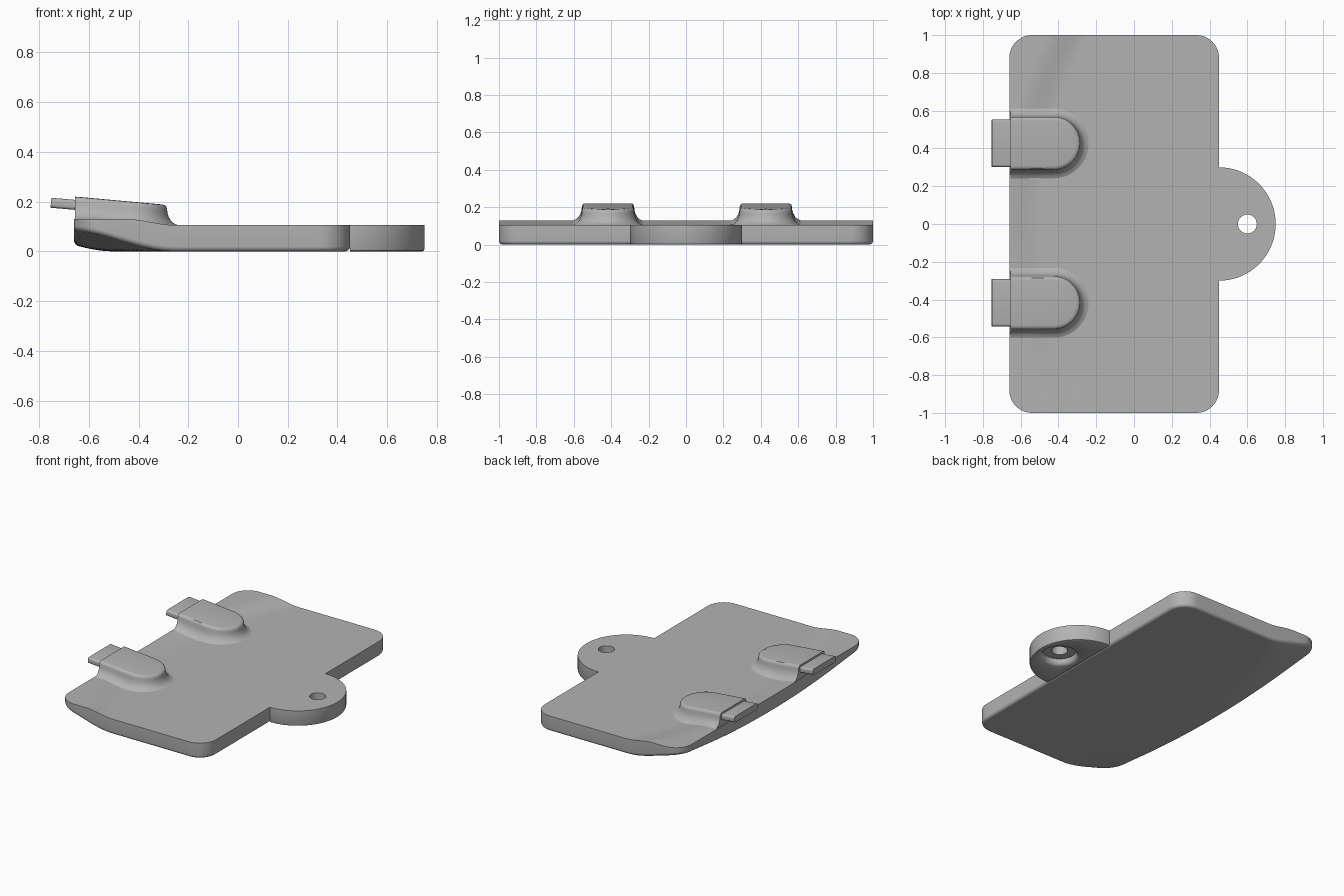
import bpy, bmesh, math
from mathutils import Matrix

cube = bpy.data.objects.get("Cube")
if cube:
    bpy.data.objects.remove(cube, do_unlink=True)

grey = bpy.data.materials.new("plain grey")
grey.use_nodes = True
COLOUR = (0.45, 0.45, 0.45, 1)
grey.diffuse_color = COLOUR
grey.node_tree.nodes["Principled BSDF"].inputs["Base Color"].default_value = COLOUR

THICK = 0.105
LEFT, RIGHT, CORNER = -0.66, 0.45, 0.12


def finish(name, bm, angle=35):
    bmesh.ops.recalc_face_normals(bm, faces=bm.faces)
    mesh = bpy.data.meshes.new(name)
    bm.to_mesh(mesh)
    bm.free()
    mesh.materials.append(grey)
    obj = bpy.data.objects.new(name, mesh)
    bpy.context.collection.objects.link(obj)
    bpy.ops.object.select_all(action='DESELECT')
    obj.select_set(True)
    bpy.context.view_layer.objects.active = obj
    bpy.ops.object.shade_smooth_by_angle(angle=math.radians(angle))
    return obj


def bridge(bm, a, b):
    n = len(a)
    for i in range(n):
        bm.faces.new((a[i], a[(i + 1) % n], b[(i + 1) % n], b[i]))


def smooth(t):
    t = min(max(t, 0), 1)
    return t * t * (3 - 2 * t)


# The left edge lifts, more widely towards the two ends
def lift(x, y):
    return -0.5 + 0.25 * y * y - x


def top_z(x, y):
    return THICK + 0.025 * smooth(lift(x, y) / 0.2)


def bottom_z(x, y):
    return 0.09 * smooth(lift(x, y) / 0.45)


# Plate: rounded rectangle mapped from a grid, with a rounded lower edge
def plate():
    bm = bmesh.new()
    cols, arc, straight = 56, 12, 48
    flat = 1 - CORNER
    half, mid = (RIGHT - LEFT) / 2, (RIGHT + LEFT) / 2
    rows = [(-flat, -math.pi / 2 * (1 - k / arc)) for k in range(arc)]
    rows += [(-flat + 2 * flat * k / straight, 0) for k in range(straight + 1)]
    rows += [(flat, math.pi / 2 * k / arc) for k in range(1, arc + 1)]

    def point(i, j, inset):
        base, a = rows[j]
        r = CORNER - inset
        w = half - CORNER + r * math.cos(a)
        return mid + w * (2 * i / cols - 1), base + r * math.sin(a)

    last = len(rows) - 1
    rim = [(i, 0) for i in range(cols)] + [(cols, j) for j in range(last)]
    rim += [(i, last) for i in range(cols, 0, -1)] + [(0, j) for j in range(last, 0, -1)]

    def sheet(inset, height):
        grid = {}
        for i in range(cols + 1):
            for j in range(last + 1):
                x, y = point(i, j, inset)
                grid[i, j] = bm.verts.new((x, y, height(x, y)))
        for i in range(cols):
            for j in range(last):
                bm.faces.new((grid[i, j], grid[i + 1, j], grid[i + 1, j + 1], grid[i, j + 1]))
        return [grid[k] for k in rim]

    previous = sheet(0, top_z)
    fillet, steps = 0.02, 5
    for s in range(steps):
        a = math.pi / 2 * s / steps
        ring = []
        for i, j in rim:
            x, y = point(i, j, fillet * (1 - math.cos(a)))
            ring.append(bm.verts.new((x, y, bottom_z(x, y) + fillet * (1 - math.sin(a)))))
        bridge(bm, previous, ring)
        previous = ring
    bridge(bm, previous, sheet(fillet, bottom_z))
    finish("plate", bm)


# Half-round ear with a counterbored hole, lofted as one closed band
def ear():
    bm = bmesh.new()
    cx, hx, n = RIGHT, 0.6, 64
    outline = []
    for k in range(n + 1):
        a = math.pi * (k / n - 0.5)
        outline.append((math.cos(a), math.sin(a)))
    outline += [(0, 1 - 2 * k / 24) for k in range(1, 24)]

    def outer(r, z):
        return [bm.verts.new((cx + r * x, r * y, z)) for x, y in outline]

    def inner(r, z):
        ring = []
        for x, y in outline:
            a = math.atan2(0.3 * y, cx + 0.3 * x - hx)
            ring.append(bm.verts.new((hx + r * math.cos(a), r * math.sin(a), z)))
        return ring

    rings = [outer(0.29, 0), outer(0.297, 0.003), outer(0.3, 0.01), outer(0.3, THICK),
             inner(0.05, THICK), inner(0.05, 0.04), inner(0.103, 0.04),
             inner(0.106, 0.02), inner(0.113, 0.007), inner(0.125, 0)]
    for k, ring in enumerate(rings):
        bridge(bm, ring, rings[(k + 1) % len(rings)])
    finish("ear", bm)


# Plug housing: D-shaped loft with a flared foot and a sloping top
def housing(name, cy):
    bm = bmesh.new()
    back, centre, radius = -0.655, -0.425, 0.14
    profile = [(0.05, -0.03), (0.045, 0.0), (0.03, 0.07), (0.017, 0.2), (0.007, 0.4),
               (0.001, 0.62), (0, 0.8), (-0.003, 0.91), (-0.01, 0.98), (-0.022, 1)]
    previous = first = None
    for off, frac in profile:
        r = radius + off
        pts = [(back + (centre - back) * k / 12, -r) for k in range(12)]
        for k in range(33):
            a = math.pi * (k / 32 - 0.5)
            pts.append((centre + r * math.cos(a), r * math.sin(a)))
        pts += [(back + (centre - back) * k / 12, r) for k in range(11, -1, -1)]
        ring = []
        for x, y in pts:
            low = top_z(x, cy + y)
            high = 0.19 - 0.09 * (x + 0.32)
            ring.append(bm.verts.new((x, cy + y, low + frac * (high - low))))
        if previous:
            bridge(bm, previous, ring)
        first = first or ring
        previous = ring
    # Top cap in strips across the width, then the underside
    n = len(previous)
    for k in range(n // 2 - 1):
        bm.faces.new((previous[k], previous[k + 1], previous[n - 2 - k], previous[n - 1 - k]))
    bm.faces.new(first)
    finish(name, bm)


# Flat tab sticking out of each housing
def tab(name, cy):
    bm = bmesh.new()
    place = Matrix.Translation((-0.69, cy, 0.19)) @ Matrix.Rotation(math.radians(5), 4, 'Y')
    bmesh.ops.create_cube(bm, size=1, matrix=Matrix.Diagonal((0.125, 0.25, 0.04, 1)))
    long_edges = [e for e in bm.edges if abs(e.verts[0].co.x - e.verts[1].co.x) > 0.1]
    bmesh.ops.bevel(bm, geom=long_edges, offset=0.012, segments=4, profile=0.5, affect='EDGES')
    bm.transform(place)
    finish(name, bm)


plate()
ear()
for side, y in (("left", -0.417), ("right", 0.427)):
    housing(side + "_plug_housing", y)
    tab(side + "_plug_tab", y)
